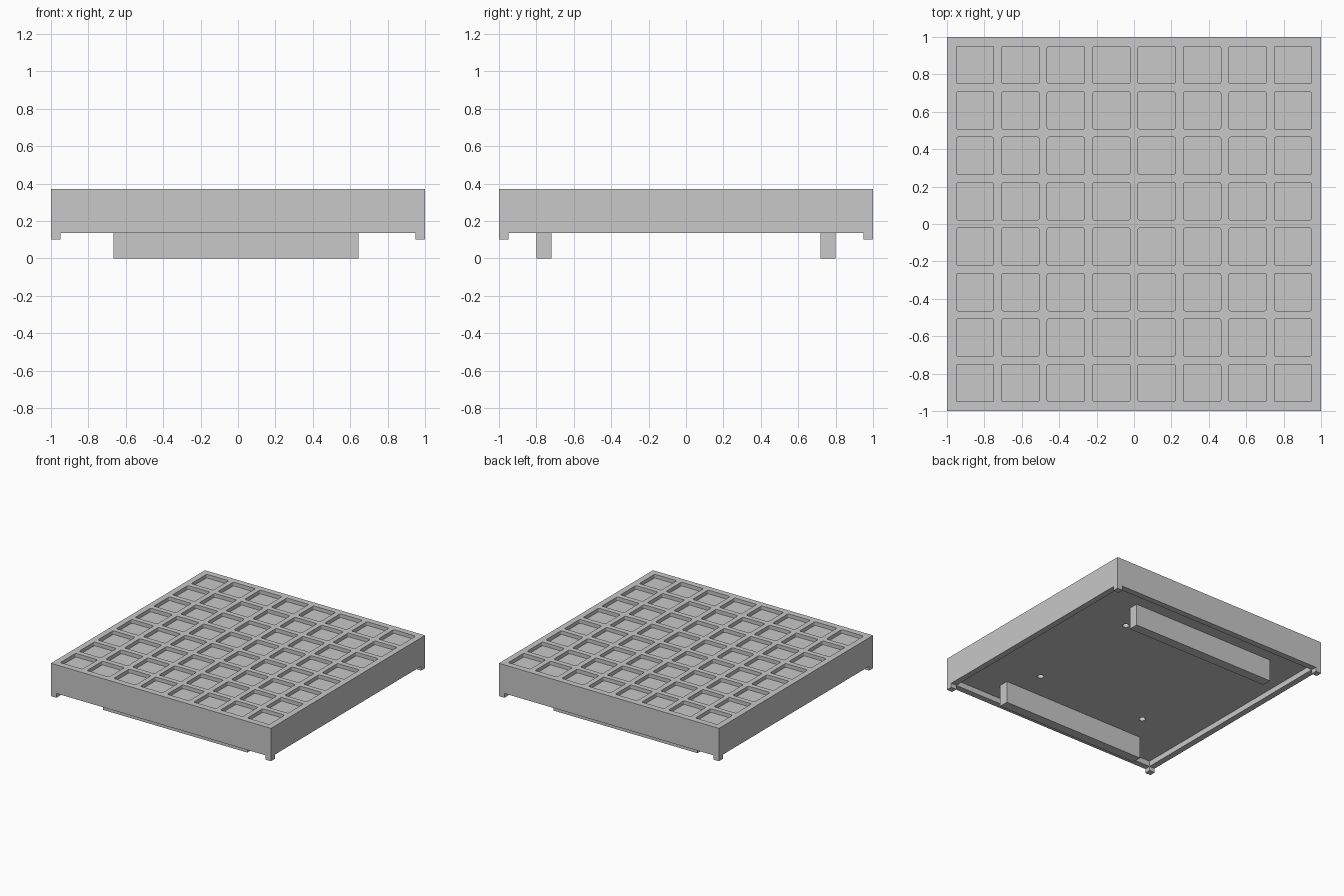
import bpy
import bmesh
from mathutils import Matrix, Vector

cube = bpy.data.objects.get("Cube")
if cube:
    bpy.data.objects.remove(cube, do_unlink=True)

TOP, RIM, FOOT, CEILING = 0.37, 0.135, 0.10, 0.18
INNER = 0.95            # half width inside the rim
POCKET, DEPTH, COUNT = 0.2, 0.03, 8

grey = bpy.data.materials.new("plain_grey")
grey.use_nodes = True
grey.diffuse_color = (0.58, 0.58, 0.58, 1)
grey.node_tree.nodes["Principled BSDF"].inputs["Base Color"].default_value = grey.diffuse_color


def add_box(bm, low, high, corner=0.0):
    """Add a box between two corners, with optional rounded upright edges."""
    low, high = Vector(low), Vector(high)
    size = high - low
    place = Matrix.Translation((low + high) / 2) @ Matrix.Diagonal((*size, 1))
    verts = bmesh.ops.create_cube(bm, size=1, matrix=place)["verts"]
    if corner:
        edges = {e for v in verts for e in v.link_edges
                 if abs(e.verts[0].co.z - e.verts[1].co.z) > size.z / 2}
        bmesh.ops.bevel(bm, geom=list(edges), offset=corner, segments=3,
                        profile=0.5, affect='EDGES')


def make_object(name, bm):
    mesh = bpy.data.meshes.new(name)
    bm.to_mesh(mesh)
    bm.free()
    mesh.materials.append(grey)
    obj = bpy.data.objects.new(name, mesh)
    bpy.context.scene.collection.objects.link(obj)
    return obj


def cut(target, bm):
    """Subtract a temporary cutter from the target."""
    cutter = make_object("cutter", bm)
    cutter.hide_render = True
    mod = target.modifiers.new("cut", 'BOOLEAN')
    mod.operation, mod.solver, mod.object = 'DIFFERENCE', 'EXACT', cutter
    bpy.context.view_layer.update()
    graph = bpy.context.evaluated_depsgraph_get()
    result = bpy.data.meshes.new_from_object(target.evaluated_get(graph))
    target.modifiers.clear()
    target.data = result
    bpy.data.objects.remove(cutter, do_unlink=True)


# Tray block
bm = bmesh.new()
add_box(bm, (-1, -1, FOOT), (1, 1, TOP))
tray = make_object("tray", bm)

# Hollow underside
bm = bmesh.new()
add_box(bm, (-INNER, -INNER, 0), (INNER, INNER, CEILING))
cut(tray, bm)

# Raised rim between the four corner feet
for x, y in ((INNER, 1.2), (1.2, INNER)):
    bm = bmesh.new()
    add_box(bm, (-x, -y, 0), (x, y, RIM))
    cut(tray, bm)

# Square pockets in the top
bm = bmesh.new()
first = -INNER + POCKET / 2
pitch = -2 * first / (COUNT - 1)
half = POCKET / 2
for i in range(COUNT):
    for j in range(COUNT):
        x, y = first + i * pitch, first + j * pitch
        add_box(bm, (x - half, y - half, TOP - DEPTH),
                (x + half, y + half, TOP + 0.1), corner=0.01)
cut(tray, bm)

# Four round blind holes underneath
bm = bmesh.new()
for x in (-0.5, 0.5):
    for y in (-0.5, 0.5):
        bmesh.ops.create_cone(bm, cap_ends=True, segments=24, radius1=0.025,
                              radius2=0.025, depth=0.12,
                              matrix=Matrix.Translation((x, y, CEILING)))
cut(tray, bm)

# Two long rails that carry the tray
for name, y in (("front_rail", -0.76), ("back_rail", 0.76)):
    bm = bmesh.new()
    add_box(bm, (-0.665, y - 0.04, 0), (0.645, y + 0.04, CEILING))
    make_object(name, bm)
